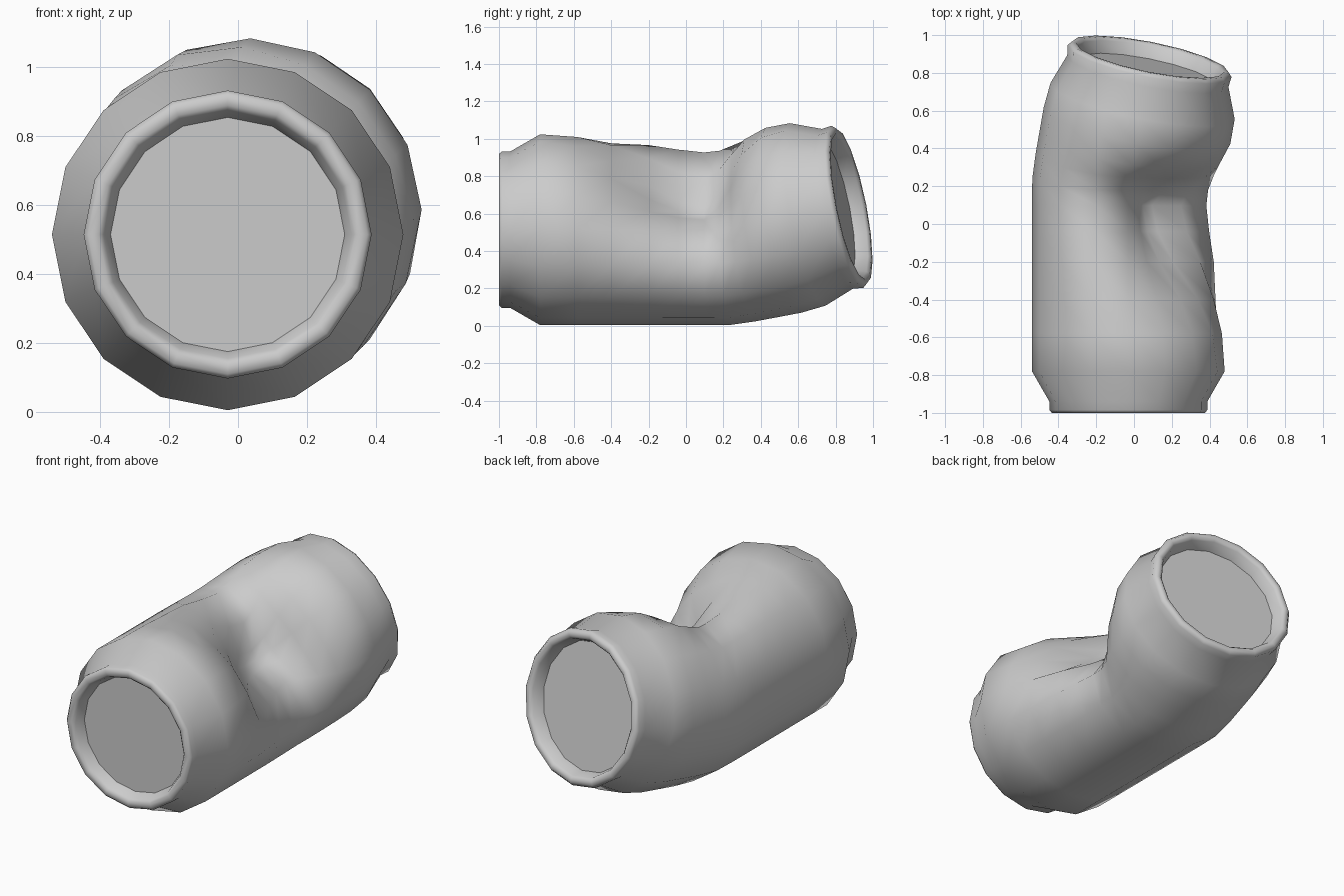
import bpy, bmesh, math
from mathutils import Vector

if "Cube" in bpy.data.objects:
    bpy.data.objects.remove(bpy.data.objects["Cube"])

SIDES = 16
BEND = 0.22                                  # y where the can folds
REAR_DIR = Vector((0.2, 1, 0.2))             # direction of the bent rear half
Y_AXIS = Vector((0, 1, 0))

# End profiles: (radius, distance inward from the end), from lid to shoulder
FRONT = [(0.34, 0.07), (0.36, 0.015), (0.375, 0.0), (0.405, 0.0),
         (0.418, 0.015), (0.418, 0.06), (0.51, 0.22)]
REAR = [(0.365, 0.08), (0.385, 0.015), (0.40, 0.0), (0.425, 0.0),
        (0.442, 0.02), (0.435, 0.075), (0.497, 0.24)]
# Dent: (y, depth, angular width in degrees)
DENT = [(-0.58, 0.03, 50), (-0.40, 0.12, 50), (-0.20, 0.28, 49), (-0.04, 0.37, 53),
        (0.10, 0.40, 55), (0.20, 0.33, 55), (0.30, 0.21, 54), (0.40, 0.11, 50),
        (0.52, 0.03, 48)]


def center(y):
    t = max(0.0, y - BEND)
    return Vector((-0.03 + 0.175 * t, y, 0.52 + 0.19 * t))


def ring(bm, y, radius, depth=0.0, width=45):
    """One cross-section, tilted after the fold and pushed in on the upper right."""
    blend = min(1.0, max(0.0, (y - 0.08) / 0.30))
    rot = Y_AXIS.rotation_difference(Y_AXIS.lerp(REAR_DIR, blend).normalized())
    verts = []
    for i in range(SIDES):
        a = 2 * math.pi * i / SIDES
        off = abs((math.degrees(a) - 45 + 180) % 360 - 180)
        r = radius - depth * math.exp(-(off / width) ** 3)
        verts.append(bm.verts.new(center(y) + rot @ Vector((r * math.cos(a), 0, r * math.sin(a)))))
    return verts


bm = bmesh.new()
rings = [ring(bm, -1 + d, r) for r, d in FRONT]
rings += [ring(bm, y, 0.51, depth, w) for y, depth, w in DENT]
rings += [ring(bm, 0.882 - d * 0.963, r) for r, d in reversed(REAR)]

# Skin between the rings, then the two recessed lids
for a, b in zip(rings, rings[1:]):
    for i in range(SIDES):
        j = (i + 1) % SIDES
        bm.faces.new((a[i], a[j], b[j], b[i]))
bm.faces.new(rings[0])
bm.faces.new(rings[-1])
bmesh.ops.recalc_face_normals(bm, faces=bm.faces)

mesh = bpy.data.meshes.new("crushed_can")
bm.to_mesh(mesh)
bm.free()
can = bpy.data.objects.new("crushed_can", mesh)
can.location.z = -0.006
bpy.context.collection.objects.link(can)
bpy.context.view_layer.objects.active = can
can.select_set(True)
bpy.ops.object.shade_smooth_by_angle(angle=math.radians(68))
